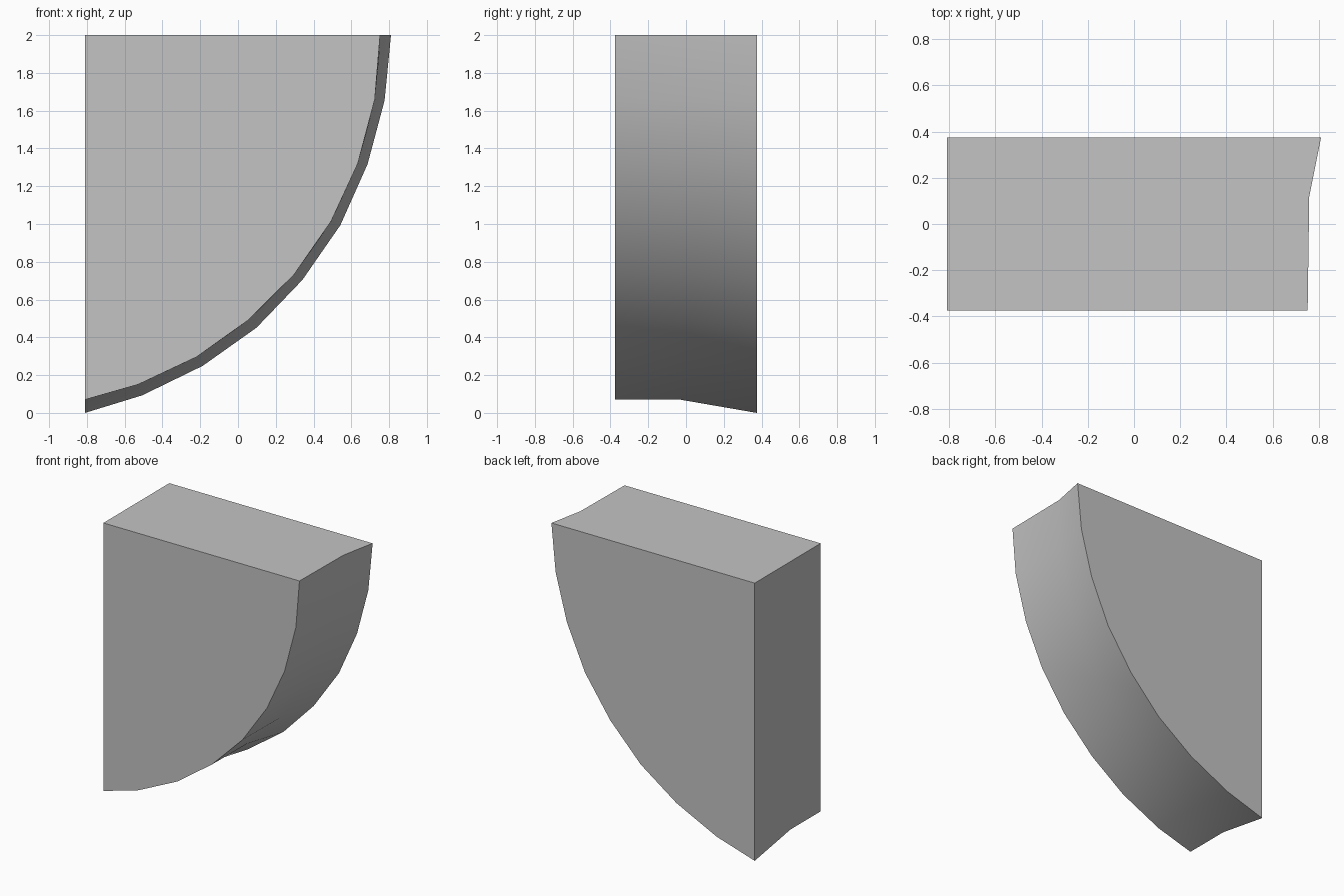
import bpy, bmesh
from math import radians

cube = bpy.data.objects.get("Cube")
if cube:
    bpy.data.objects.remove(cube, do_unlink=True)

LEFT, TOP, HALF_DEPTH = -0.81, 2.0, 0.375

# Curved edge of the front and back faces, from the low tip to the top (x, z)
front_curve = [(LEFT, 0.07), (-0.53, 0.15), (-0.22, 0.296), (0.055, 0.492),
               (0.297, 0.733), (0.493, 1.015), (0.634, 1.32), (0.724, 1.66), (0.752, TOP)]
back_curve = [(LEFT, 0.0), (-0.507, 0.093), (-0.187, 0.249), (0.098, 0.451),
              (0.341, 0.704), (0.542, 0.994), (0.686, 1.317), (0.776, 1.654), (0.81, TOP)]

# Grey stone material
stone = bpy.data.materials.new("light grey stone")
stone.use_nodes = True
grey = (0.55, 0.55, 0.55, 1)
stone.diffuse_color = grey
stone.node_tree.nodes["Principled BSDF"].inputs["Base Color"].default_value = grey

bm = bmesh.new()

# Three rows across the depth; the middle one makes the flared, hollow underside
rows = [[], [], []]
last = len(front_curve) - 1
for i, (f, b) in enumerate(zip(front_curve, back_curve)):
    t = i / last
    blend = 0.12 * t
    mid = [p + (q - p) * blend for p, q in zip(f, b)]
    mid_y = -0.03 + 0.15 * t
    for row, (x, z), y in zip(rows, (f, mid, b), (-HALF_DEPTH, mid_y, HALF_DEPTH)):
        row.append(bm.verts.new((x, y, z)))
front, middle, back = rows
front_corner = bm.verts.new((LEFT, -HALF_DEPTH, TOP))
back_corner = bm.verts.new((LEFT, HALF_DEPTH, TOP))

# Curved underside
for near, far in ((front, middle), (middle, back)):
    for i in range(last):
        bm.faces.new((near[i], near[i + 1], far[i + 1], far[i]))

# Flat front, back, top and wall side
bm.faces.new(front + [front_corner])
bm.faces.new(back + [back_corner])
bm.faces.new((front_corner, front[-1], middle[-1], back[-1], back_corner))
bm.faces.new((front_corner, front[0], middle[0], back[0], back_corner))
bmesh.ops.recalc_face_normals(bm, faces=bm.faces)

mesh = bpy.data.meshes.new("curved_bracket")
bm.to_mesh(mesh)
bm.free()
mesh.materials.append(stone)
bracket = bpy.data.objects.new("curved_bracket", mesh)
bpy.context.collection.objects.link(bracket)

# Smooth the underside, keep the outline sharp
bpy.ops.object.select_all(action='DESELECT')
bracket.select_set(True)
bpy.context.view_layer.objects.active = bracket
bpy.ops.object.shade_smooth_by_angle(angle=radians(35))
